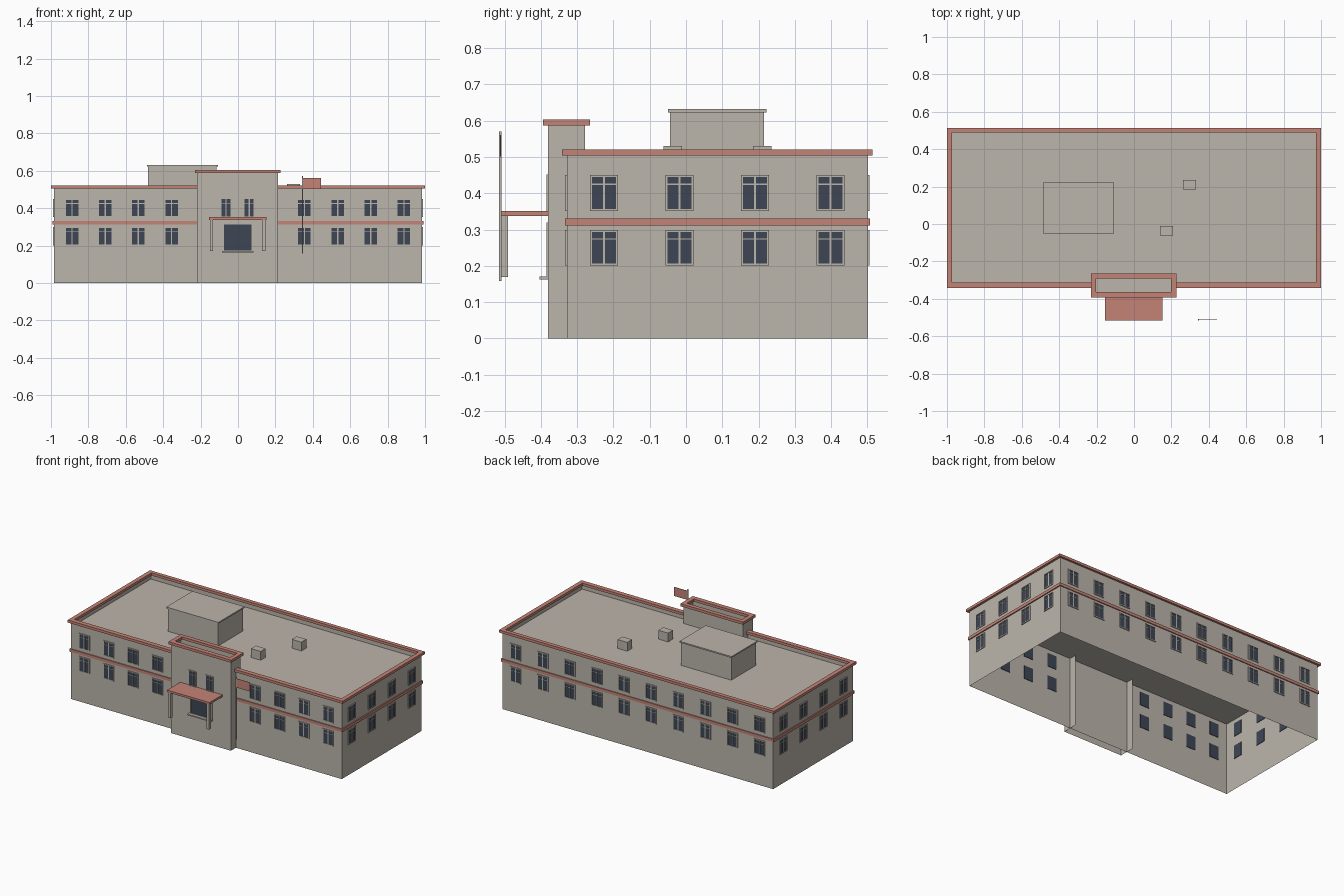
import bpy, math

if "Cube" in bpy.data.objects:
    bpy.data.objects.remove(bpy.data.objects["Cube"])


def material(name, rgb):
    m = bpy.data.materials.new(name)
    m.diffuse_color = (*rgb, 1)
    m.use_nodes = True
    m.node_tree.nodes["Principled BSDF"].inputs["Base Color"].default_value = m.diffuse_color
    return m


STONE = material("warm_grey_stone", (0.50, 0.46, 0.41))
TRIM = material("terracotta_trim", (0.55, 0.23, 0.18))
GLASS = material("dark_glass", (0.048, 0.061, 0.089))


def add_mesh(name, verts, faces, mats, indices=None):
    me = bpy.data.meshes.new(name)
    me.from_pydata(verts, [], faces)
    for m in mats:
        me.materials.append(m)
    for i, idx in enumerate(indices or []):
        me.polygons[i].material_index = idx
    me.update()
    ob = bpy.data.objects.new(name, me)
    bpy.context.collection.objects.link(ob)
    return ob


def stack(name, rects, mat, bottom=False, top=False, closed=False, skip=()):
    """Bridge rectangles (x0, x1, y0, y1, z); sides are 0 front, 1 right, 2 back, 3 left."""
    verts, faces = [], []
    for x0, x1, y0, y1, z in rects:
        verts += [(x0, y0, z), (x1, y0, z), (x1, y1, z), (x0, y1, z)]
    n = len(rects)
    for r in range(n if closed else n - 1):
        a, b = 4 * r, 4 * ((r + 1) % n)
        for s in range(4):
            if s not in skip:
                t = (s + 1) % 4
                faces.append((a + s, a + t, b + t, b + s))
    if bottom:
        faces.append((3, 2, 1, 0))
    if top:
        faces.append(tuple(range(4 * n - 4, 4 * n)))
    return add_mesh(name, verts, faces, [mat])


def box(name, x0, x1, y0, y1, z0, z1, mat):
    return stack(name, [(x0, x1, y0, y1, z0), (x0, x1, y0, y1, z1)], mat, True, True)


def ring(name, outer, inner, z0, z1, mat, closed=True):
    return stack(name, [(*inner, z0), (*outer, z0), (*outer, z1), (*inner, z1)],
                 mat, closed=closed)


# Main shell, open underneath, with sunken roof
BODY = (-0.985, 0.985, -0.328, 0.501)
ROOF = 0.472
stack("main_walls", [(*BODY, 0), (*BODY, 0.506)], STONE)
stack("main_roof", [(*BODY, ROOF)], STONE, top=True)
ring("main_cornice", (-1, 1, -0.342, 0.514), (-0.972, 0.972, -0.312, 0.488),
     0.504, 0.521, TRIM)
ring("storey_band", (-0.992, 0.992, -0.334, 0.507), BODY, 0.312, 0.331, TRIM, closed=False)

# Entrance block
TOWER = (-0.22, 0.214, -0.38, -0.278)
stack("entrance_lower_walls", [(*TOWER, 0), (*TOWER, ROOF)], STONE, skip=(2,))
stack("entrance_upper_walls", [(*TOWER, ROOF), (*TOWER, 0.59)], STONE)
stack("entrance_roof", [(*TOWER, 0.55)], STONE, top=True)
ring("entrance_cornice", (-0.23, 0.226, -0.394, -0.264), (-0.202, 0.198, -0.364, -0.292),
     0.587, 0.604, TRIM)

# Porch canopy, posts and doorstep
box("canopy", -0.155, 0.153, -0.515, -0.379, 0.338, 0.352, TRIM)
for side, x in (("left", -0.142), ("right", 0.138)):
    box(side + "_post", x - 0.009, x + 0.009, -0.51, -0.49, 0.17, 0.339, STONE)
box("doorstep", -0.085, 0.083, -0.404, -0.379, 0.163, 0.171, STONE)

# Rooftop housing and vents
box("roof_housing", -0.48, -0.115, -0.044, 0.215, ROOF, 0.624, STONE)
box("roof_housing_slab", -0.487, -0.108, -0.05, 0.222, 0.623, 0.632, STONE)
box("front_vent", 0.138, 0.208, -0.062, -0.011, ROOF, 0.53, STONE)
box("back_vent", 0.262, 0.332, 0.185, 0.236, ROOF, 0.53, STONE)

# Flagpole with flag
box("flagpole", 0.341, 0.348, -0.515, -0.508, 0.158, 0.571, STONE)
box("flag", 0.348, 0.445, -0.5125, -0.5105, 0.502, 0.561, TRIM)


def window_mesh(name, w, h, f, bars=True):
    """Glazed opening centred on the origin, facing -y."""
    verts, faces, idx = [], [], []

    def cell(x0, x1, z0, z1, y0, y1, mat):
        b = len(verts)
        verts.extend((x, y, z) for z in (z0, z1)
                     for x, y in ((x0, y0), (x1, y0), (x1, y1), (x0, y1)))
        for q in ((3, 2, 1, 0), (4, 5, 6, 7), (0, 1, 5, 4),
                  (1, 2, 6, 5), (2, 3, 7, 6), (3, 0, 4, 7)):
            faces.append(tuple(b + i for i in q))
            idx.append(mat)

    X, Z = w / 2, h / 2
    cell(-X + f, X - f, -Z + f, Z - f, -0.002, 0.003, 1)      # pane
    cell(-X, X, Z - f, Z, -0.005, 0, 0)                       # head
    cell(-X, X, -Z, -Z + f, -0.005, 0, 0)                     # sill
    for s in (-1, 1):                                         # jambs
        c = s * (X - f / 2)
        cell(c - f / 2, c + f / 2, -Z + f, Z - f, -0.005, 0, 0)
    if bars:                                                  # mullion and transom
        cell(-0.003, 0.003, -Z + f, Z - f, -0.004, -0.001, 0)
        cell(-X + f, X - f, Z * 0.46, Z * 0.46 + 0.003, -0.0035, -0.001, 0)
    ob = add_mesh(name, verts, faces, [STONE, GLASS], idx)
    me = ob.data
    bpy.data.objects.remove(ob)
    return me


def place(name, mesh, x, y, z, turn=0):
    ob = bpy.data.objects.new(name, mesh)
    ob.location = (x, y, z)
    ob.rotation_euler.z = math.radians(turn)
    bpy.context.collection.objects.link(ob)


# Windows on all four walls, two storeys
wide = window_mesh("window", 0.077, 0.098, 0.005)
for z in (0.25, 0.401):
    for x in (0.355, 0.533, 0.71, 0.887):
        for s in (-1, 1):
            place("front_window", wide, s * x, BODY[2], z)
    for i in range(10):
        place("back_window", wide, -0.887 + i * 1.774 / 9, BODY[3], z, 180)
    for y in (-0.226, -0.018, 0.19, 0.398):
        place("right_window", wide, BODY[1], y, z, 90)
        place("left_window", wide, BODY[0], y, z, -90)

# Entrance windows and door
narrow = window_mesh("narrow_window", 0.056, 0.1, 0.004)
for x in (-0.064, 0.06):
    place("entrance_window", narrow, x, TOWER[2], 0.402)
door = window_mesh("door", 0.16, 0.152, 0.006, bars=False)
place("entrance_door", door, -0.001, TOWER[2], 0.244)
